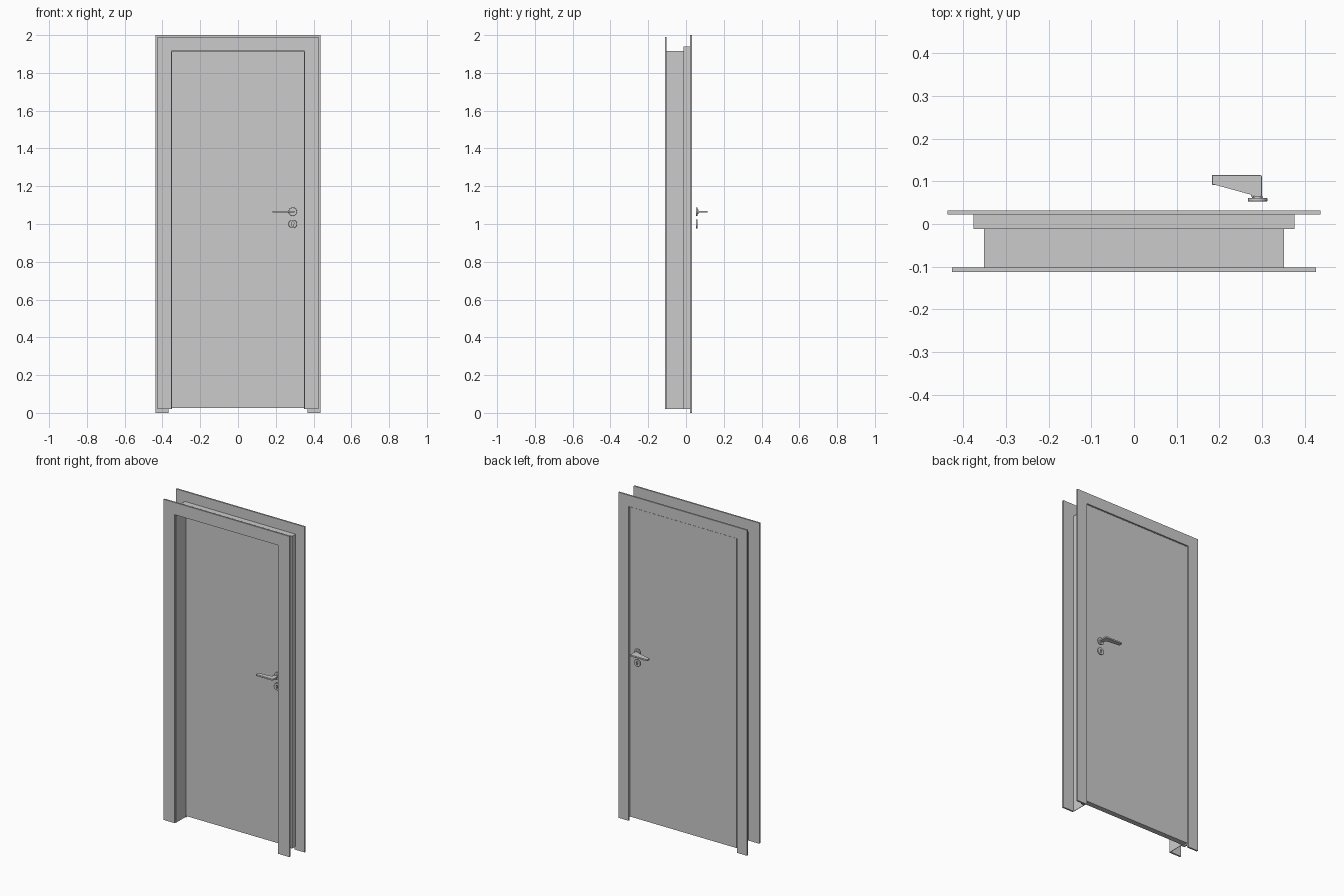
import bpy, bmesh, math
from mathutils import Matrix

if "Cube" in bpy.data.objects:
    bpy.data.objects.remove(bpy.data.objects["Cube"])

TOP = 1.563      # height of a frame line = its half width + TOP
MID = 0.0125     # mirror plane of the two handle sets
HX = 0.29        # handle centre line


def finish(name, bm, bevel=0.0, smooth=False):
    bmesh.ops.recalc_face_normals(bm, faces=bm.faces)
    me = bpy.data.meshes.new(name)
    bm.to_mesh(me)
    bm.free()
    ob = bpy.data.objects.new(name, me)
    bpy.context.collection.objects.link(ob)
    if bevel:
        m = ob.modifiers.new("bevel", 'BEVEL')
        m.width, m.segments = bevel, 2
        m.limit_method = 'ANGLE'
    if smooth:
        bpy.ops.object.select_all(action='DESELECT')
        ob.select_set(True)
        bpy.context.view_layer.objects.active = ob
        bpy.ops.object.shade_smooth_by_angle(angle=math.radians(35))
    return ob


def frame(name, profile, bottom):
    """Sweep a (half width, y) profile up, across and down with mitred corners."""
    bm = bmesh.new()
    rings = []
    for sx, high in ((-1, 0), (-1, 1), (1, 1), (1, 0)):
        rings.append([bm.verts.new((sx * o, y, o + TOP if high else bottom))
                      for o, y in profile])
    n = len(profile)
    for a, b in zip(rings, rings[1:]):
        for i in range(n):
            j = (i + 1) % n
            bm.faces.new((a[i], a[j], b[j], b[i]))
    bm.faces.new(rings[0])
    bm.faces.new(rings[-1])
    return finish(name, bm)


def prism(name, loop, to_world, d0, d1, **kw):
    """Extrude a 2D loop between two depths."""
    bm = bmesh.new()
    a = [bm.verts.new(to_world(p, q, d0)) for p, q in loop]
    b = [bm.verts.new(to_world(p, q, d1)) for p, q in loop]
    bm.faces.new(a)
    bm.faces.new(b)
    for i in range(len(loop)):
        j = (i + 1) % len(loop)
        bm.faces.new((a[i], a[j], b[j], b[i]))
    return finish(name, bm, **kw)


def disc(name, r, z, s, d0, d1, bevel=0.0):
    loop = [(r * math.cos(math.tau * i / 40), r * math.sin(math.tau * i / 40))
            for i in range(40)]
    return prism(name, loop, lambda p, q, d: (HX + p, MID + s * d, z + q),
                 d0, d1, bevel=bevel, smooth=True)


def rect(o0, o1, y0, y1):
    return [(o0, y0), (o1, y0), (o1, y1), (o0, y1)]


# Casings on both wall faces and the rebated lining between them
frame("front_casing", rect(0.352, 0.427, -0.112, -0.102), 0.02)
frame("back_casing", rect(0.368, 0.437, 0.022, 0.032), 0.0)
frame("frame_lining", [(0.349, -0.103), (0.352, -0.103), (0.352, -0.012),
                       (0.376, -0.012), (0.376, 0.023), (0.367, 0.023),
                       (0.367, -0.008), (0.349, -0.008)], 0.02)

# Door leaf
bm = bmesh.new()
bmesh.ops.create_cube(bm, size=1, matrix=Matrix.Translation((0, 0.0095, 0.976))
                      @ Matrix.Diagonal((0.726, 0.033, 1.902, 1)))
finish("door_leaf", bm)

# Lever outline seen from above: (x, distance from the leaf's middle)
cx, cd, r = 0.267, 0.0695, 0.010
fillet = [(cx + r * math.cos(t), cd + r * math.sin(t))
          for t in (math.pi / 2 * k / 6 for k in range(7))]
lever = [(0.277, 0.048), (0.300, 0.048), (0.300, 0.0995), (0.297, 0.1025),
         (0.183, 0.1025), (0.183, 0.0795)] + fillet[::-1][::-1]

# Keyhole cutter outline: round top with a slot below
keyhole = [(0.006 * math.cos(math.radians(a)), 0.004 + 0.006 * math.sin(math.radians(a)))
           for a in range(-60, 241, 20)] + [(-0.003, -0.012), (0.003, -0.012)]

for side, s in (("back", 1), ("front", -1)):
    disc(side + "_lever_rose", 0.0225, 1.065, s, 0.040, 0.049, 0.0015)
    disc(side + "_lever_collar", 0.0115, 1.065, s, 0.047, 0.053)
    prism(side + "_lever", lever,
          lambda p, q, d: (p, MID + s * q, 1.065 + d), -0.005, 0.005,
          bevel=0.0015, smooth=True)
    plate = disc(side + "_keyhole_plate", 0.0225, 1.0, s, 0.040, 0.049, 0.0015)
    cutter = prism(side + "_keyhole_cutter", keyhole,
                   lambda p, q, d: (HX + p, MID + s * d, 1.0 + q), 0.03, 0.06)
    cutter.hide_render = True
    cutter.hide_set(True)
    m = plate.modifiers.new("keyhole", 'BOOLEAN')
    m.operation, m.object, m.solver = 'DIFFERENCE', cutter, 'EXACT'
